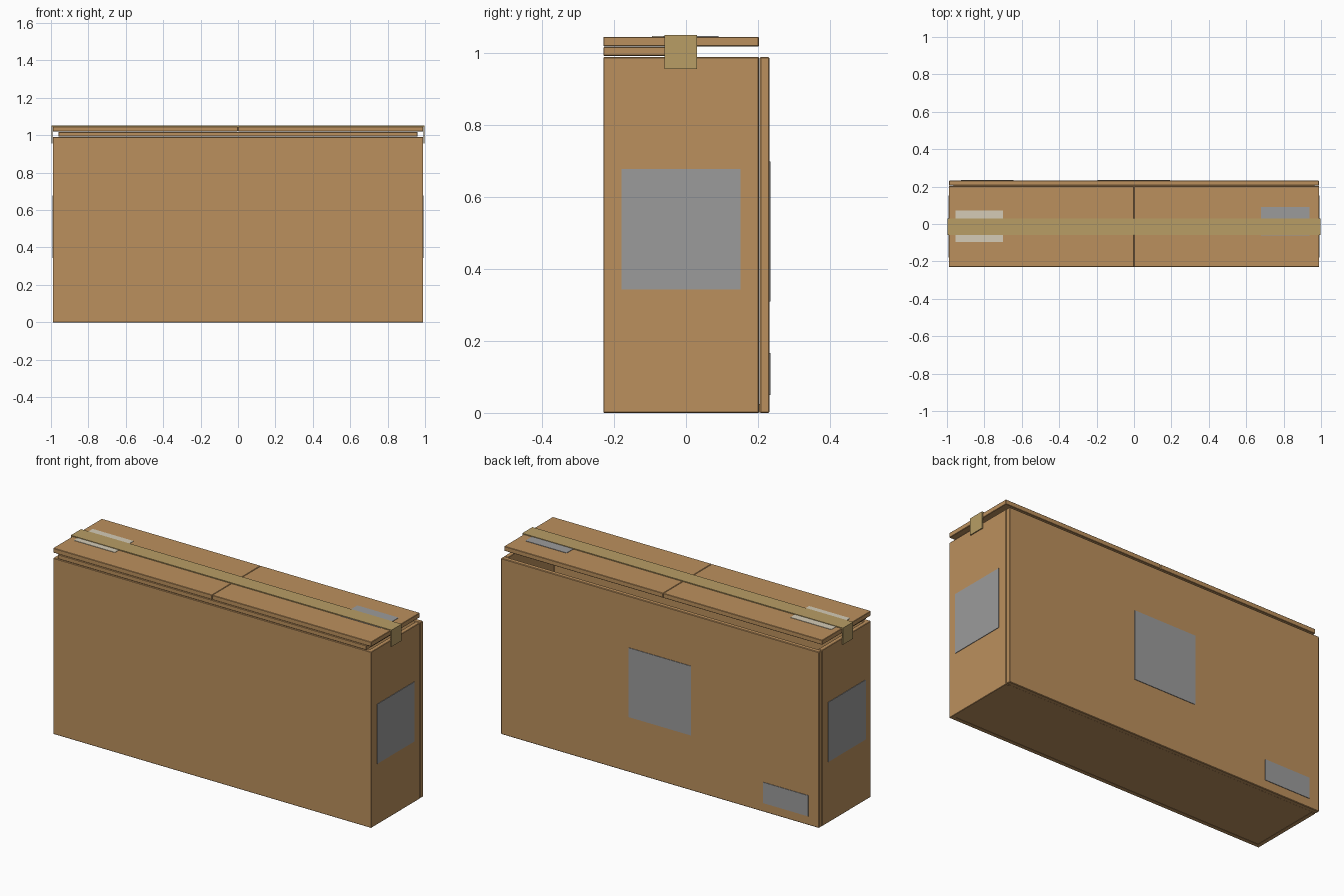
import bpy, bmesh

if "Cube" in bpy.data.objects:
    bpy.data.objects.remove(bpy.data.objects["Cube"])


def material(name, rgb):
    m = bpy.data.materials.new(name)
    m.diffuse_color = (*rgb, 1)
    m.use_nodes = True
    m.node_tree.nodes["Principled BSDF"].inputs["Base Color"].default_value = m.diffuse_color
    return m


CARD = material("cardboard", (0.50, 0.28, 0.11))
TAPE = material("packing_tape", (0.48, 0.34, 0.13))
GREY = material("grey_label", (0.33, 0.33, 0.33))
CREAM = material("cream_label", (0.66, 0.60, 0.47))


def add_object(name, bm, mat, bevel=0):
    bmesh.ops.recalc_face_normals(bm, faces=bm.faces)
    mesh = bpy.data.meshes.new(name)
    bm.to_mesh(mesh)
    bm.free()
    mesh.materials.append(mat)
    ob = bpy.data.objects.new(name, mesh)
    bpy.context.collection.objects.link(ob)
    if bevel:
        mod = ob.modifiers.new("soft_edges", 'BEVEL')
        mod.width, mod.segments = bevel, 1
    return ob


def slab(name, x, y, z, mat, bevel=0):
    """Box given by its (min, max) range on each axis."""
    bm = bmesh.new()
    bmesh.ops.create_cube(bm, size=1)
    for v in bm.verts:
        v.co = [r[0] if c < 0 else r[1] for c, r in zip(v.co, (x, y, z))]
    return add_object(name, bm, mat, bevel)


def channel(name, half, t, low, high, place, span, mat, bevel=0):
    """U-shaped profile (width 2*half, wall t, base at low) swept over span."""
    i = half - t
    base = low + t if high > low else low - t
    pts = [(-half, high), (-half, low), (half, low), (half, high),
           (i, high), (i, base), (-i, base), (-i, high)]
    bm = bmesh.new()
    face = bm.faces.new([bm.verts.new(place(u, v, span[0])) for u, v in pts])
    new = bmesh.ops.extrude_face_region(bm, geom=[face])["geom"]
    shift = [b - a for a, b in zip(place(0, 0, span[0]), place(0, 0, span[1]))]
    bmesh.ops.translate(bm, verts=[g for g in new if isinstance(g, bmesh.types.BMVert)], vec=shift)
    return add_object(name, bm, mat, bevel)


# Hollow carton: front and both ends in one wrap, floor and separate back panel
T = 0.025
channel("carton_front_and_ends", 0.99, T, -0.23, 0.203,
        lambda u, v, w: (u, v, w), (0, 0.99), CARD, 0.002)
slab("carton_floor", (-0.966, 0.966), (-0.206, 0.206), (0.001, T), CARD)
slab("back_panel", (-0.99, 0.99), (0.205, 0.232), (0, 0.99), CARD, 0.003)

# Tucked front flap, then the two end flaps meeting in the middle
slab("front_flap", (-0.96, 0.96), (-0.23, -0.015), (0.993, 1.018), CARD, 0.002)
for side, x in (("left", (-0.99, -0.001)), ("right", (0.001, 0.99))):
    slab(side + "_end_flap", x, (-0.23, 0.203), (1.02, 1.046), CARD, 0.002)

# Tape strip running over the top and folded down each end
tape = channel("tape_strip", 0.998, 0.006, 1.051, 0.957,
               lambda u, v, w: (u, w, v), (-0.06, 0.03), TAPE)

# Labels on the ends, back and top
for side, x in (("left", (-0.993, -0.988)), ("right", (0.988, 0.993))):
    slab(side + "_end_label", x, (-0.18, 0.152), (0.343, 0.678), GREY)
slab("back_large_label", (-0.195, 0.192), (0.23, 0.235), (0.31, 0.70), GREY)
slab("back_small_label", (-0.925, -0.645), (0.23, 0.235), (0.05, 0.167), GREY)
slab("top_cream_label", (-0.955, -0.70), (-0.095, 0.072), (1.044, 1.048), CREAM)
slab("top_grey_label", (0.68, 0.937), (-0.062, 0.09), (1.044, 1.048), GREY)
